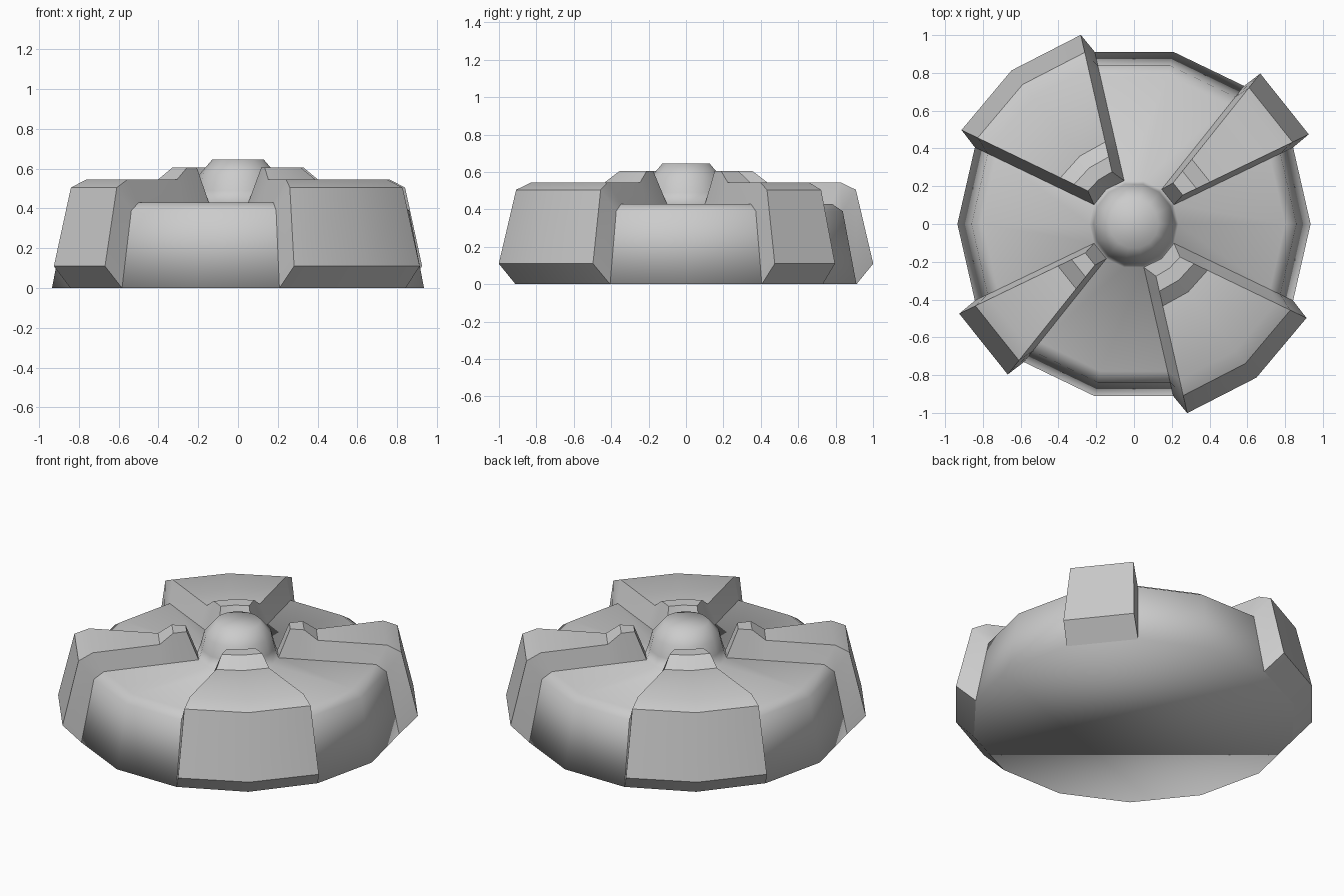
import bpy, bmesh
from math import sin, cos, asin, radians, pi

if "Cube" in bpy.data.objects:
    bpy.data.objects.remove(bpy.data.objects["Cube"])

SIDES = 14
STEP = 2 * pi / SIDES


def finish(name, verts, faces, angle):
    me = bpy.data.meshes.new(name)
    me.from_pydata(verts, [], faces)
    bm = bmesh.new()
    bm.from_mesh(me)
    bmesh.ops.remove_doubles(bm, verts=bm.verts, dist=0.0005)
    bmesh.ops.recalc_face_normals(bm, faces=bm.faces)
    bm.to_mesh(me)
    bm.free()
    ob = bpy.data.objects.new(name, me)
    bpy.context.collection.objects.link(ob)
    bpy.ops.object.select_all(action='DESELECT')
    ob.select_set(True)
    bpy.context.view_layer.objects.active = ob
    if angle >= 180:
        bpy.ops.object.shade_smooth()
    else:
        bpy.ops.object.shade_smooth_by_angle(angle=radians(angle))
    return ob


def polar(r, a, z):
    return (r * cos(a), r * sin(a), z)


# Body with central hub: one turned profile, closed at both ends
profile = [(0.935, 0), (0.86, 0.39), (0.80, 0.43), (0.235, 0.43),
           (0.215, 0.49), (0.195, 0.57), (0.13, 0.645)]
verts = [polar(r, i * STEP, z) for r, z in profile for i in range(SIDES)]
faces = [(k * SIDES + i, k * SIDES + (i + 1) % SIDES,
          (k + 1) * SIDES + (i + 1) % SIDES, (k + 1) * SIDES + i)
         for k in range(len(profile) - 1) for i in range(SIDES)]
faces.append(tuple(reversed(range(SIDES))))
top = (len(profile) - 1) * SIDES
faces.append(tuple(range(top, top + SIDES)))
finish("round_body", verts, faces, 180)

# Raised panels: (body r, body z, raised r, raised z) from rim to hub
SECTION = [(0.935, 0, 1.04, 0.11), (0.86, 0.39, 0.945, 0.505),
           (0.80, 0.43, 0.86, 0.545), (0.46, 0.43, 0.46, 0.545),
           (0.38, 0.43, 0.38, 0.605), (0.235, 0.43, 0.30, 0.605)]


def panel(name, centre, half, inset, has_middle):
    rows = []

    def flat_row(r, z):
        angs = [-half, -half] + ([0] if has_middle else []) + [half, half]
        return [polar(r, centre + a, z) for a in angs]

    rows.append(flat_row(*SECTION[0][:2]))
    for br, bz, r, z in SECTION:
        h = half - asin(inset / r)      # side walls lean inwards evenly
        row = [polar(br, centre - half, bz), polar(r, centre - h, z)]
        if has_middle:
            row.append(polar(r, centre, z))
        row += [polar(r, centre + h, z), polar(br, centre + half, bz)]
        rows.append(row)
    rows.append(flat_row(*SECTION[-1][:2]))
    n = len(rows[0])
    vs = [v for row in rows for v in row]
    fs = [(k * n + i, k * n + i + 1, (k + 1) * n + i + 1, (k + 1) * n + i)
          for k in range(len(rows) - 1) for i in range(n - 1)]
    finish(name, vs, fs, 32)


# Two narrow and two wide panels, each pair opposite
for label, turn in (("a", 0), ("b", pi)):
    panel("narrow_panel_" + label, 1.5 * STEP + turn, STEP / 2, 0.026, False)
    panel("wide_panel_" + label, 5 * STEP + turn, STEP, 0.052, True)
